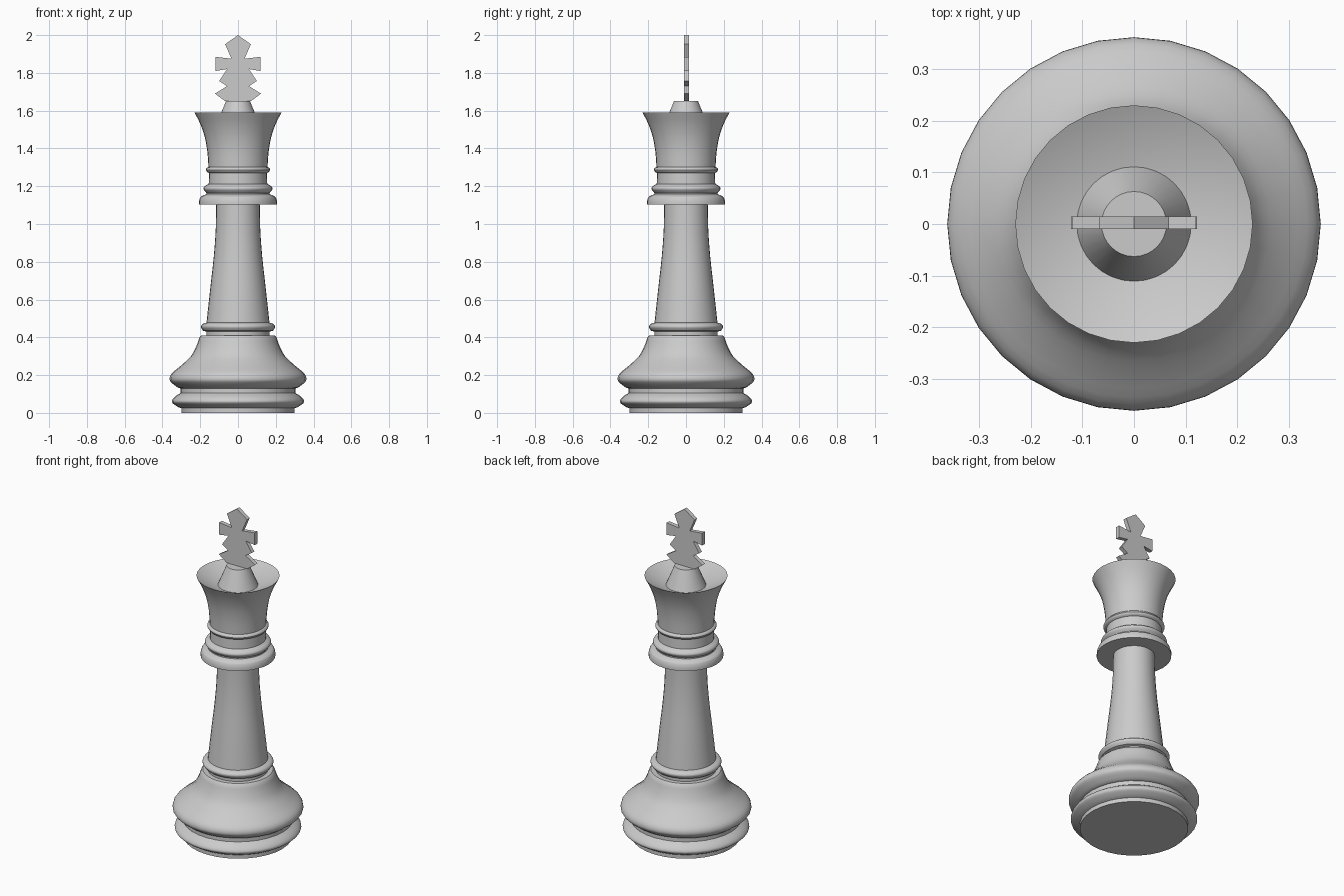
import bpy, bmesh, math
from mathutils import Vector

if "Cube" in bpy.data.objects:
    bpy.data.objects.remove(bpy.data.objects["Cube"])

SIDES = 32


def curve(points, steps=4):
    """Smooth run of (radius, height) points."""
    p = [Vector(q) for q in points]
    p = [2 * p[0] - p[1]] + p + [2 * p[-1] - p[-2]]
    out = []
    for a, b, c, d in zip(p, p[1:], p[2:], p[3:]):
        for i in range(steps):
            t = i / steps
            out.append((b * 2 + (c - a) * t + (a * 2 - b * 5 + c * 4 - d) * t**2
                        + (b * 3 - a - c * 3 + d) * t**3) / 2)
    return [tuple(v) for v in out] + [points[-1]]


def finish(name, bm):
    bmesh.ops.recalc_face_normals(bm, faces=bm.faces)
    mesh = bpy.data.meshes.new(name)
    bm.to_mesh(mesh)
    bm.free()
    obj = bpy.data.objects.new(name, mesh)
    bpy.context.collection.objects.link(obj)
    bpy.ops.object.select_all(action='DESELECT')
    obj.select_set(True)
    bpy.context.view_layer.objects.active = obj
    bpy.ops.object.shade_smooth_by_angle(angle=math.radians(35))
    return obj


def lathe(name, profile):
    """Closed turned solid, capped on the axis at both ends."""
    profile = [(0, profile[0][1])] + profile + [(0, profile[-1][1])]
    bm = bmesh.new()
    verts = [bm.verts.new((r, 0, z)) for r, z in profile]
    edges = [bm.edges.new(pair) for pair in zip(verts, verts[1:])]
    bmesh.ops.spin(bm, geom=verts + edges, axis=(0, 0, 1), cent=(0, 0, 0),
                   angle=math.tau, steps=SIDES)
    bmesh.ops.remove_doubles(bm, verts=bm.verts, dist=0.0005)
    return finish(name, bm)


# Stepped base and bell
lathe("foot", [(0.3, 0), (0.3, 0.025)]
      + curve([(0.315, 0.03), (0.345, 0.05), (0.35, 0.065), (0.335, 0.085), (0.305, 0.105)], 3)
      + [(0.305, 0.13)])
lathe("bell", [(0.305, 0.13)]
      + curve([(0.32, 0.135), (0.352, 0.16), (0.362, 0.18), (0.35, 0.21), (0.3, 0.252),
               (0.25, 0.3), (0.222, 0.35), (0.204, 0.4)], 3)
      + [(0.195, 0.41)])

# Ring under the shaft
lathe("lower_ring", [(0.168, 0.405), (0.168, 0.43)]
      + curve([(0.185, 0.435), (0.197, 0.455), (0.188, 0.47), (0.165, 0.478)], 3))

# Tapered shaft
lathe("shaft", curve([(0.167, 0.475), (0.148, 0.65), (0.128, 0.83),
                      (0.118, 0.97), (0.115, 1.11)], 3))

# Collar with two rings
lathe("collar", [(0.207, 1.102), (0.207, 1.12)]
      + curve([(0.204, 1.13), (0.196, 1.145), (0.168, 1.158)], 3)
      + curve([(0.168, 1.165), (0.183, 1.185), (0.176, 1.2), (0.155, 1.212)], 3)
      + [(0.153, 1.27)]
      + curve([(0.164, 1.275), (0.17, 1.287), (0.164, 1.298), (0.155, 1.302)], 2))

# Flared crown with a dished top
lathe("crown", curve([(0.156, 1.295), (0.162, 1.38), (0.176, 1.46),
                      (0.2, 1.53), (0.23, 1.59)], 3) + [(0.113, 1.535)])

# Finial and cross
lathe("finial", [(0.113, 1.53), (0.063, 1.652)])

half = [(0.068, 1.952), (0.035, 1.875), (0.12, 1.885), (0.12, 1.81), (0.058, 1.82),
        (0.1, 1.757), (0.058, 1.73), (0.122, 1.69), (0.07, 1.652)]
outline = [(0, 2)] + half + [(-x, z) for x, z in reversed(half)]
bm = bmesh.new()
face = bm.faces.new([bm.verts.new((x, -0.01, z)) for x, z in outline])
side = bmesh.ops.extrude_face_region(bm, geom=[face], use_keep_orig=True)
bmesh.ops.translate(bm, vec=(0, 0.025, 0),
                    verts=[v for v in side["geom"] if isinstance(v, bmesh.types.BMVert)])
cross = finish("cross", bm)
cross.data.shade_flat()
